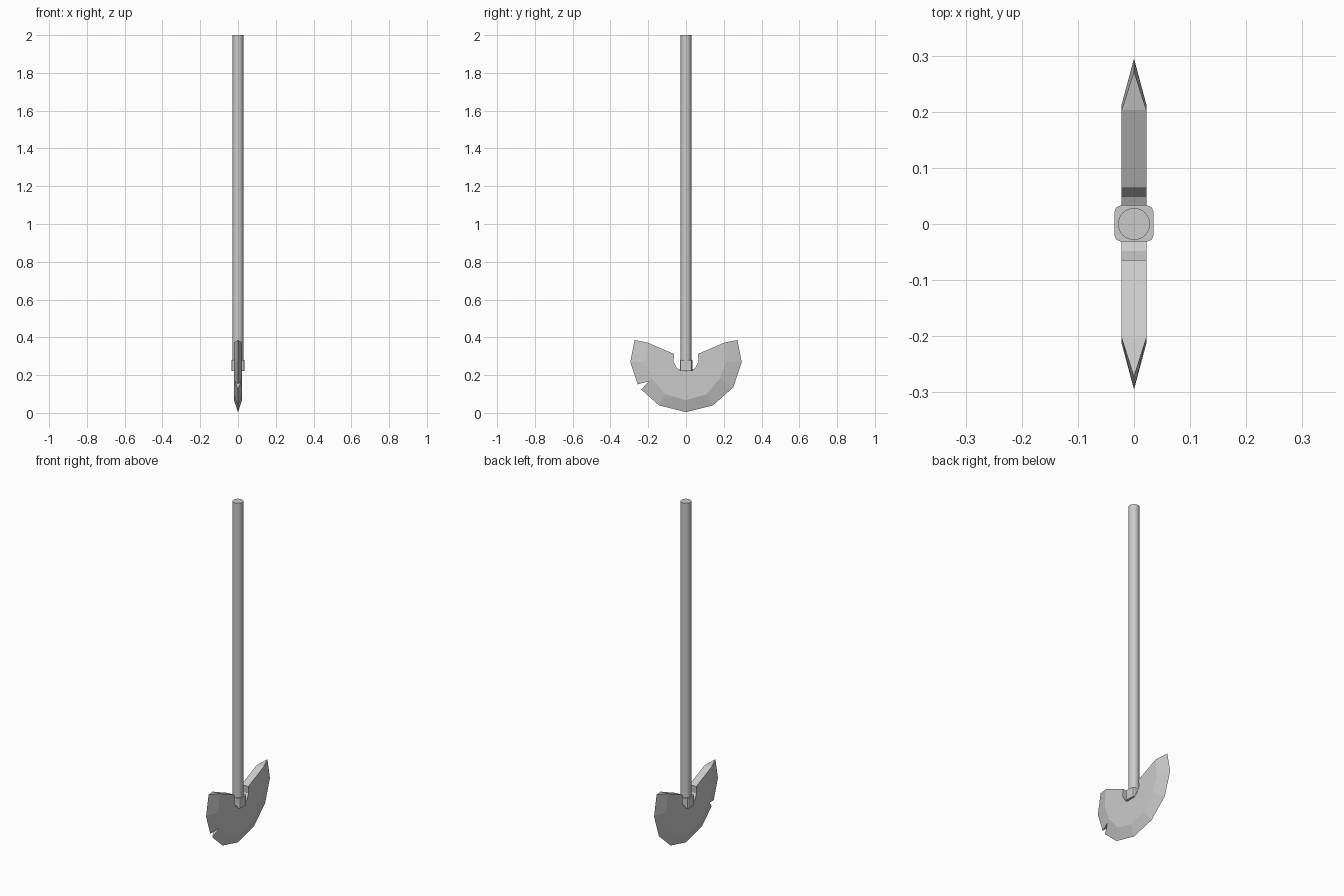
import bpy, bmesh
from mathutils import Matrix

if "Cube" in bpy.data.objects:
    bpy.data.objects.remove(bpy.data.objects["Cube"])

T = 0.022  # half thickness of the blade


def mirrored(half):
    """Half profile from +y to the centre line -> full profile."""
    return half + [(-y, z) for y, z in reversed(half) if y > 0]


def add_object(name, bm):
    bmesh.ops.recalc_face_normals(bm, faces=bm.faces)
    me = bpy.data.meshes.new(name)
    bm.to_mesh(me)
    bm.free()
    ob = bpy.data.objects.new(name, me)
    bpy.context.collection.objects.link(ob)
    return ob


# crescent blade: sharp edge, bevel ridge and inner cut-out as (y, z) profiles
edge = mirrored([(.272, .386), (.295, .268), (.25, .135), (.143, .04), (0, 0.004)])
ridge = mirrored([(.203, .372), (.213, .27), (.178, .18), (.107, .098), (0, .068)])
inner = mirrored([(.064, .312), (.066, .27), (.048, .237), (.02, .223), (0, .22)])

bm = bmesh.new()
E = [bm.verts.new((0, y, z)) for y, z in edge]
sides = []
for x in (T, -T):
    R = [bm.verts.new((x, y, z)) for y, z in ridge]
    I = [bm.verts.new((x, y, z)) for y, z in inner]
    for i in range(len(E) - 1):
        bm.faces.new((E[i], E[i + 1], R[i + 1], R[i]))
    bm.faces.new(R + I[::-1])
    sides.append((R, I))
(Ra, Ia), (Rb, Ib) = sides
for i in range(len(Ia) - 1):
    bm.faces.new((Ia[i], Ia[i + 1], Ib[i + 1], Ib[i]))
for k in (0, -1):
    bm.faces.new((Ra[k], Rb[k], Ib[k], Ia[k]))
    bm.faces.new((Ra[k], Rb[k], E[k]))
blade = add_object("blade", bm)

# chip in the blade edge
bm = bmesh.new()
tri = [(-.197, .167), (-.317, .135), (-.287, .07)]
f = bm.faces.new([bm.verts.new((-.1, y, z)) for y, z in tri])
ext = bmesh.ops.extrude_face_region(bm, geom=[f])
bmesh.ops.translate(bm, vec=(.2, 0, 0),
                    verts=[g for g in ext["geom"] if isinstance(g, bmesh.types.BMVert)])
cutter = add_object("chip_cutter", bm)
cutter.hide_render = True
cutter.hide_viewport = True
mod = blade.modifiers.new("chip", "BOOLEAN")
mod.operation = "DIFFERENCE"
mod.solver = "EXACT"
mod.object = cutter

# collar block with rounded upright corners
bm = bmesh.new()
bmesh.ops.create_cube(bm, size=1, matrix=Matrix.Translation((0, .001, .25))
                      @ Matrix.Diagonal((.07, .065, .058, 1)))
upright = [e for e in bm.edges if abs(e.verts[0].co.z - e.verts[1].co.z) > .01]
bmesh.ops.bevel(bm, geom=upright, offset=.012, segments=2, profile=.5, affect="EDGES")
add_object("collar", bm)

# long round handle
bpy.ops.mesh.primitive_cylinder_add(vertices=32, radius=.0285, depth=1.77,
                                    location=(0, 0, 1.115))
handle = bpy.context.object
handle.name = "handle"
bpy.ops.object.shade_smooth_by_angle()
